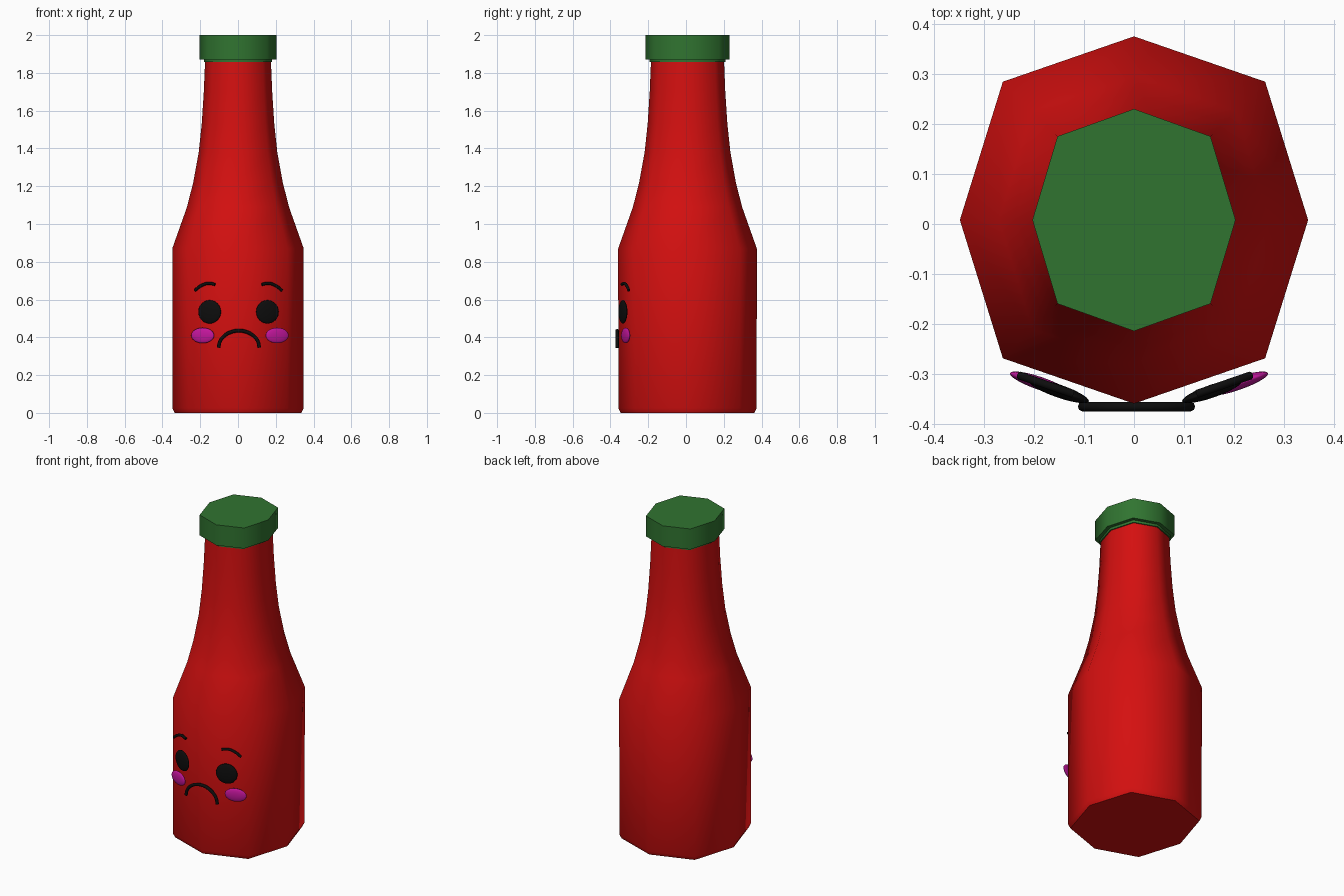
import bpy, bmesh, math
from mathutils import Vector

cube = bpy.data.objects.get("Cube")
if cube:
    bpy.data.objects.remove(cube, do_unlink=True)

CENTRE_Y = 0.008
FACET = math.radians(19)   # turn of the two front facets


def material(name, rgb):
    m = bpy.data.materials.new(name)
    m.use_nodes = True
    m.diffuse_color = (*rgb, 1)
    bsdf = next(n for n in m.node_tree.nodes if n.type == 'BSDF_PRINCIPLED')
    bsdf.inputs["Base Color"].default_value = (*rgb, 1)
    bsdf.inputs["Roughness"].default_value = 0.6
    return m


RED = material("sauce red", (0.66, 0.005, 0.005))
GREEN = material("cap green", (0.03, 0.175, 0.03))
BLACK = material("face black", (0.004, 0.004, 0.004))
PINK = material("cheek magenta", (0.54, 0.008, 0.33))


def smooth(ob, degrees):
    bpy.ops.object.select_all(action='DESELECT')
    ob.select_set(True)
    bpy.context.view_layer.objects.active = ob
    bpy.ops.object.shade_smooth_by_angle(angle=math.radians(degrees))


def octagon_loft(name, profile, mat, degrees):
    """Eight-sided solid through (radius, height) pairs, slightly deeper than wide."""
    bm = bmesh.new()
    rings = []
    for r, z in profile:
        ring = []
        for i in range(8):
            a = i * math.pi / 4
            k = 1.065 if i % 2 else 1.0   # diagonal corners sit further out
            ring.append(bm.verts.new((r * k * math.cos(a),
                                      CENTRE_Y + (r + 0.019) * k * math.sin(a), z)))
        rings.append(ring)
    for low, high in zip(rings, rings[1:]):
        for i in range(8):
            j = (i + 1) % 8
            bm.faces.new((low[i], low[j], high[j], high[i]))
    bm.faces.new(rings[0][::-1])
    bm.faces.new(rings[-1])
    me = bpy.data.meshes.new(name)
    bm.to_mesh(me)
    bm.free()
    me.materials.append(mat)
    ob = bpy.data.objects.new(name, me)
    bpy.context.collection.objects.link(ob)
    smooth(ob, degrees)


def pad(name, x, y, z, width, height, mat, side):
    """Flattened ball lying along a front facet."""
    bpy.ops.mesh.primitive_uv_sphere_add(segments=24, ring_count=12, radius=1,
                                         location=(x, y, z), rotation=(0, 0, side * FACET))
    ob = bpy.context.object
    ob.name = name
    ob.scale = (width / math.cos(FACET), 0.013, height)
    ob.data.materials.append(mat)
    smooth(ob, 60)


def stroke(name, points, radius):
    """Round line through the points, turned into a mesh."""
    cu = bpy.data.curves.new(name, 'CURVE')
    cu.dimensions = '3D'
    cu.bevel_depth = radius
    cu.bevel_resolution = 2
    cu.use_fill_caps = True
    cu.resolution_u = 6
    sp = cu.splines.new('BEZIER')
    sp.bezier_points.add(len(points) - 1)
    for bp, p in zip(sp.bezier_points, points):
        bp.co = Vector(p)
        bp.handle_left_type = bp.handle_right_type = 'AUTO'
    cu.materials.append(BLACK)
    ob = bpy.data.objects.new(name, cu)
    bpy.context.collection.objects.link(ob)
    bpy.ops.object.select_all(action='DESELECT')
    ob.select_set(True)
    bpy.context.view_layer.objects.active = ob
    bpy.ops.object.convert(target='MESH')
    smooth(bpy.context.object, 50)


# Bottle with softened foot, straight body and curved neck
octagon_loft("bottle", [(0.335, 0), (0.347, 0.025), (0.348, 0.87), (0.27, 1.09),
                        (0.237, 1.22), (0.208, 1.38), (0.192, 1.53),
                        (0.181, 1.7), (0.174, 1.87)], RED, 62)

# Cap with a thin inner collar
octagon_loft("cap", [(0.181, 1.857), (0.181, 1.872), (0.203, 1.872), (0.203, 2.0)],
             GREEN, 62)

# Eyes, cheeks and brows on both front facets
for side, label in ((1, "left"), (-1, "right")):
    pad(label + "_eye", 0.003 + side * 0.153, -0.334, 0.535, 0.06, 0.062, BLACK, side)
    pad(label + "_cheek", 0.01 + side * 0.197, -0.319, 0.41, 0.061, 0.041, PINK, side)
    brow = [(0.124, 0.68), (0.16, 0.686), (0.2, 0.672), (0.231, 0.648)]
    stroke(label + "_brow",
           [(0.002 + side * x, -0.334 + (x - 0.14) * math.tan(FACET), z) for x, z in brow],
           0.008)

# Down-turned mouth
stroke("mouth", [(0.005 - 0.108 * math.cos(a), -0.365, 0.345 + 0.09 * math.sin(a))
                 for a in (i * math.pi / 8 for i in range(9))], 0.0095)
